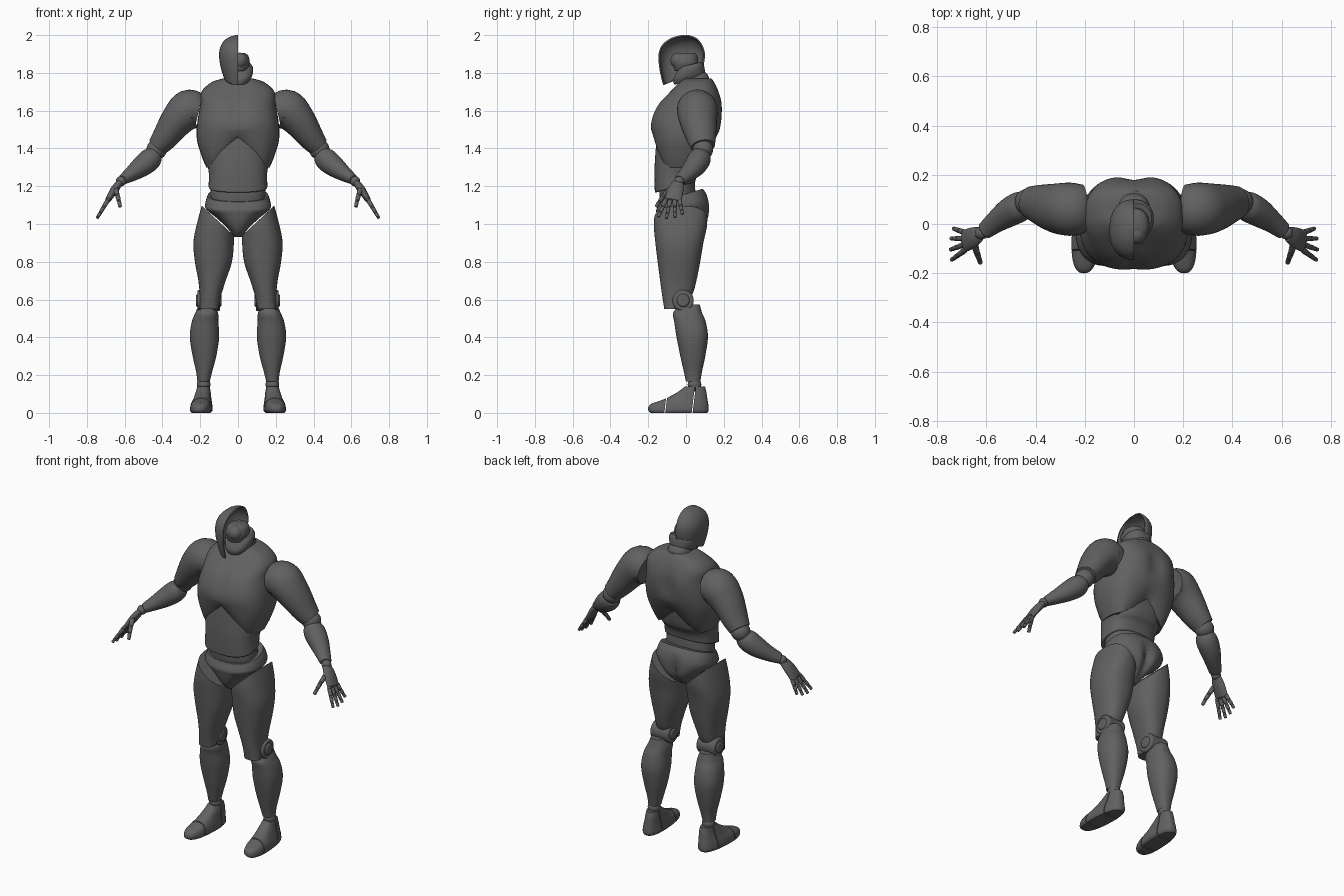
import bpy, bmesh
from math import sin, cos, tau, exp, copysign
from mathutils import Vector, Matrix

cube = bpy.data.objects.get("Cube")
if cube:
    bpy.data.objects.remove(cube)

grey = bpy.data.materials.new("dark_grey")
grey.use_nodes = True
grey.diffuse_color = (0.12, 0.12, 0.12, 1)
grey.node_tree.nodes["Principled BSDF"].inputs["Base Color"].default_value = grey.diffuse_color
parts = []


def add(name, bm, mirror, bevel):
    """Turn a bmesh into a finished, optionally mirrored object."""
    bmesh.ops.recalc_face_normals(bm, faces=bm.faces)
    mesh = bpy.data.meshes.new(name)
    bm.to_mesh(mesh)
    bm.free()
    mesh.materials.append(grey)
    obj = bpy.data.objects.new(name, mesh)
    bpy.context.collection.objects.link(obj)
    if bevel:
        mod = obj.modifiers.new("soft_rim", "BEVEL")
        mod.width, mod.segments, mod.angle_limit = bevel, 2, 0.8
    if mirror:
        obj.modifiers.new("other_side", "MIRROR").use_mirror_merge = False
    parts.append(obj)
    return obj


def smooth_rows(rows, steps):
    """Catmull-Rom interpolation through rows of numbers."""
    pts = [rows[0]] + list(rows) + [rows[-1]]
    out = []
    for p, q, r, s in zip(pts, pts[1:], pts[2:], pts[3:]):
        for k in range(steps):
            t = k / steps
            out.append([b + t * (c - a + t * (2*a - 5*b + 4*c - d + t * (3*(b - c) + d - a))) / 2
                        for a, b, c, d in zip(p, q, r, s)])
    return out + [list(rows[-1])]


def skin(name, rings, mirror, bevel, warp=None):
    """Bridge rings of points and cap both ends."""
    bm = bmesh.new()
    loops = [[bm.verts.new(warp(*p) if warp else p) for p in ring] for ring in rings]
    for lo, hi in zip(loops, loops[1:]):
        for j in range(len(lo)):
            bm.faces.new((lo[j - 1], lo[j], hi[j], hi[j - 1]))
    bm.faces.new(loops[0])
    bm.faces.new(loops[-1])
    return add(name, bm, mirror, bevel)


def oval(n, power):
    def f(v):
        return copysign(abs(v) ** (2 / power), v)
    return [(f(cos(tau * i / n)), f(sin(tau * i / n))) for i in range(n)]


def stack(name, rows, mirror=False, power=2.3, warp=None, bevel=0.006, n=64):
    """Level cross-sections; each row is z, x low, x high, y low, y high."""
    rings = [[((a + b) / 2 + (b - a) / 2 * u, (c + d) / 2 + (d - c) / 2 * v, z)
              for u, v in oval(n, power)] for z, a, b, c, d in smooth_rows(rows, 5)]
    return skin(name, rings, mirror, bevel, warp)


def trunk(name, rows, **kw):
    """Symmetric stack; each row is z, half width, y low, y high."""
    return stack(name, [(z, -w, w, c, d) for z, w, c, d in rows], **kw)


def sweep(name, rows, n=32, bevel=0.005):
    """Tube along a path; each row is x, y, z, thickness, depth."""
    rows = smooth_rows(rows, 5)
    mids = [Vector(r[:3]) for r in rows]
    rings = []
    for i, row in enumerate(rows):
        along = (mids[min(i + 1, len(mids) - 1)] - mids[max(i - 1, 0)]).normalized()
        deep = Vector((0, 1, 0))
        deep = (deep - along * deep.dot(along)).normalized()
        side = along.cross(deep)
        rings.append([mids[i] + side * row[3] * u + deep * row[4] * v for u, v in oval(n, 2)])
    return skin(name, rings, True, bevel)


def cut(obj, point, normal, fill=True):
    """Remove everything on the normal side of a plane."""
    bm = bmesh.new()
    bm.from_mesh(obj.data)
    res = bmesh.ops.bisect_plane(bm, geom=bm.verts[:] + bm.edges[:] + bm.faces[:],
                                 plane_co=point, plane_no=normal, clear_outer=True)
    if fill:
        edges = [e for e in res["geom_cut"] if isinstance(e, bmesh.types.BMEdge)]
        bmesh.ops.edgeloop_fill(bm, edges=edges)
        bmesh.ops.recalc_face_normals(bm, faces=bm.faces)
    bm.to_mesh(obj.data)
    bm.free()


def ball(name, at, r, mirror=True):
    bm = bmesh.new()
    bmesh.ops.create_uvsphere(bm, u_segments=32, v_segments=16, radius=r,
                              matrix=Matrix.Translation(at))
    return add(name, bm, mirror, 0)


def hinge(name, at, r, length):
    """Cylinder lying along x."""
    bm = bmesh.new()
    bmesh.ops.create_cone(bm, cap_ends=True, segments=40, radius1=r, radius2=r, depth=length,
                          matrix=Matrix.Translation(at) @ Matrix.Rotation(tau / 4, 4, "Y"))
    return add(name, bm, True, 0.008)


# Chest: arched lower rim, breastbone and spine grooves
def chest_form(x, y, z):
    dent = exp(-((z - 1.6) / 0.08) ** 2)
    if y < 0:
        y += 0.014 * dent * exp(-(x / 0.03) ** 2)
    else:
        y -= 0.02 * dent * exp(-(x / 0.045) ** 2)
    if z < 1.5:
        lift = 0.15 if y < 0 else 0.1
        z += (1.5 - z) / 0.2 * lift * max(0, 1 - abs(x) / 0.14)
    return x, y, z


trunk("chest", [(1.30, .168, -.14, .10), (1.36, .193, -.16, .13), (1.45, .218, -.178, .165),
                (1.54, .215, -.186, .19), (1.63, .2, -.15, .195), (1.7, .193, -.085, .175),
                (1.75, .14, -.035, .15), (1.77, .08, -.015, .135)],
      power=2.6, warp=chest_form)


# Abdomen: lower edge rises toward the back
def abdomen_form(x, y, z):
    return x, y, z + (y + .165) * .27 * max(0, min(1, (1.3 - z) / .12))


trunk("abdomen", [(1.165, .156, -.165, .05), (1.25, .154, -.167, .065), (1.33, .16, -.165, .1),
                  (1.46, .15, -.155, .12)], power=2.5, warp=abdomen_form)
trunk("waist_core", [(1.08, .14, -.13, .05), (1.16, .145, -.14, .05), (1.24, .14, -.13, .045)])


# Pelvis: tilted top edge and a cleft at the back
def pelvis_form(x, y, z):
    if y > 0 and z < 1.13:
        y -= .03 * exp(-(x / .03) ** 2) * min(1, (1.13 - z) / .08)
    return x, y, z + y * .3 * max(0, min(1, (z - 1.05) / .1))


trunk("pelvis", [(.93, .025, -.085, .035), (.965, .045, -.125, .085), (1.02, .1, -.148, .122),
                 (1.08, .168, -.158, .126), (1.12, .172, -.153, .115), (1.16, .16, -.142, .088)],
      power=2.4, warp=pelvis_form)

# Neck, collar rings and the open inside of the head
def lean(x, y, z):
    return x, y, z + .25 * (y - .05)


trunk("collar", [(1.70, .083, -.05, .14), (1.735, .08, -.045, .138)], warp=lean)
trunk("neck", [(1.66, .072, -.035, .125), (1.745, .07, -.035, .125), (1.79, .062, -.04, .105)],
      warp=lean)
trunk("jaw_base", [(1.765, .058, -.062, .098), (1.795, .075, -.068, .1), (1.83, .08, -.05, .095),
                   (1.85, .07, -.035, .085)], warp=lean)
trunk("inner_skull", [(1.81, .045, -.06, .06), (1.85, .062, -.07, .065), (1.89, .055, -.06, .06),
                      (1.905, .035, -.04, .045)])
ball("head_pivot", (.01, -.04, 1.865), .042, False)

# Half head shell covering the right side only
shell = trunk("head_shell", [(1.7, .04, -.105, .02), (1.75, .066, -.125, .055),
                             (1.83, .092, -.142, .09), (1.9, .1, -.145, .1),
                             (1.95, .088, -.125, .085), (1.985, .056, -.078, .055),
                             (2, .012, -.025, .015)], bevel=0)
cut(shell, (0, 0, 0), (1, 0, 0), fill=False)
cut(shell, (0, -.12, 1.735), (0, .37, -.93), fill=False)
wall = shell.modifiers.new("wall", "SOLIDIFY")
wall.thickness, wall.offset = .008, -1

# Legs
thigh = stack("thigh", [(.55, .105, .2, -.115, -.035), (.62, .09, .202, -.126, .03),
                        (.7, .065, .21, -.137, .055), (.8, .032, .228, -.15, .075),
                        (.9, .022, .236, -.162, .092), (1, .022, .218, -.17, .112),
                        (1.12, .04, .185, -.16, .11)], mirror=True)
cut(thigh, (.19, 0, 1.095), (-.68, 0, .73))
hinge("knee_hinge", (.155, -.015, .595), .056, .12)
hinge("knee_cap_disc", (.155, -.015, .595), .034, .135)
stack("shin", [(.575, .125, .205, -.03, .072), (.53, .106, .226, -.068, .085),
               (.48, .104, .245, -.062, .105), (.4, .1, .255, -.05, .116),
               (.3, .115, .24, -.03, .102), (.22, .136, .222, -.012, .085),
               (.165, .15, .215, 0, .076)], mirror=True)
ball("ankle_ball", (.182, .045, .15), .036)

# Foot: one form split into toe, instep and heel
foot = [(0, .145, .243, -.187, .112), (.015, .134, .25, -.2, .12), (.045, .136, .246, -.188, .118),
        (.075, .142, .235, -.11, .113), (.11, .147, .225, -.045, .108), (.14, .154, .218, -.005, .1)]
for piece, front, back in (("toe_cap", None, -.115), ("instep", -.11, .03), ("heel", .035, None)):
    obj = stack(piece, foot, mirror=True, power=2.5, bevel=.003,
                warp=lambda x, y, z: (x - .06 * y, y, z))
    if front is not None:
        cut(obj, (0, front, 0), (0, -1, .12))
    if back is not None:
        cut(obj, (0, back, 0), (0, 1, -.12))

# Arms
sweep("upper_arm", [(.208, .06, 1.6, .088, .1), (.26, .06, 1.605, .106, .108),
                    (.32, .065, 1.55, .09, .1), (.385, .08, 1.46, .07, .08),
                    (.425, .09, 1.41, .056, .064)])
ball("elbow_ball", (.43, .09, 1.395), .054)
sweep("forearm", [(.44, .083, 1.372, .046, .05), (.465, .07, 1.343, .06, .061),
                  (.51, .045, 1.305, .056, .058), (.56, .01, 1.268, .042, .046),
                  (.61, -.03, 1.235, .027, .035)])
ball("wrist_ball", (.62, -.036, 1.226), .027)
sweep("palm", [(.625, -.04, 1.22, .018, .03), (.655, -.055, 1.18, .021, .042),
               (.69, -.07, 1.125, .015, .046)])


# Fingers: three tapered segments with a bead at each joint
def digit(name, points, r):
    spots = [Vector(p) for p in points]
    for i, (a, b) in enumerate(zip(spots, spots[1:])):
        thick = r * (1 - .13 * i)
        ball(f"{name}_joint_{i + 1}", a, thick * .92)
        a, b = a.lerp(b, .1), a.lerp(b, .93)
        sweep(f"{name}_segment_{i + 1}", [(*a, thick, thick), (*b, thick * .85, thick * .85)],
              n=16, bevel=.003)


for i, (name, reach) in enumerate((("little", .78), ("ring", .95), ("middle", 1), ("index", .92))):
    y = -.035 - .024 * i
    spread = -.022 * (i - 1) * reach
    digit(name + "_finger", [(.688 + .06 * t * reach, y + spread * t, 1.128 - .1 * t * reach)
                             for t in (0, .42, .74, 1)], .0125)
digit("thumb", [(.648, -.085, 1.185), (.638, -.118, 1.15), (.63, -.14, 1.12),
                (.623, -.16, 1.088)], .0145)

# Smooth shading with crisp rims
bpy.ops.object.select_all(action="DESELECT")
for obj in parts:
    obj.select_set(True)
bpy.context.view_layer.objects.active = parts[0]
bpy.ops.object.shade_smooth_by_angle(angle=.8)
